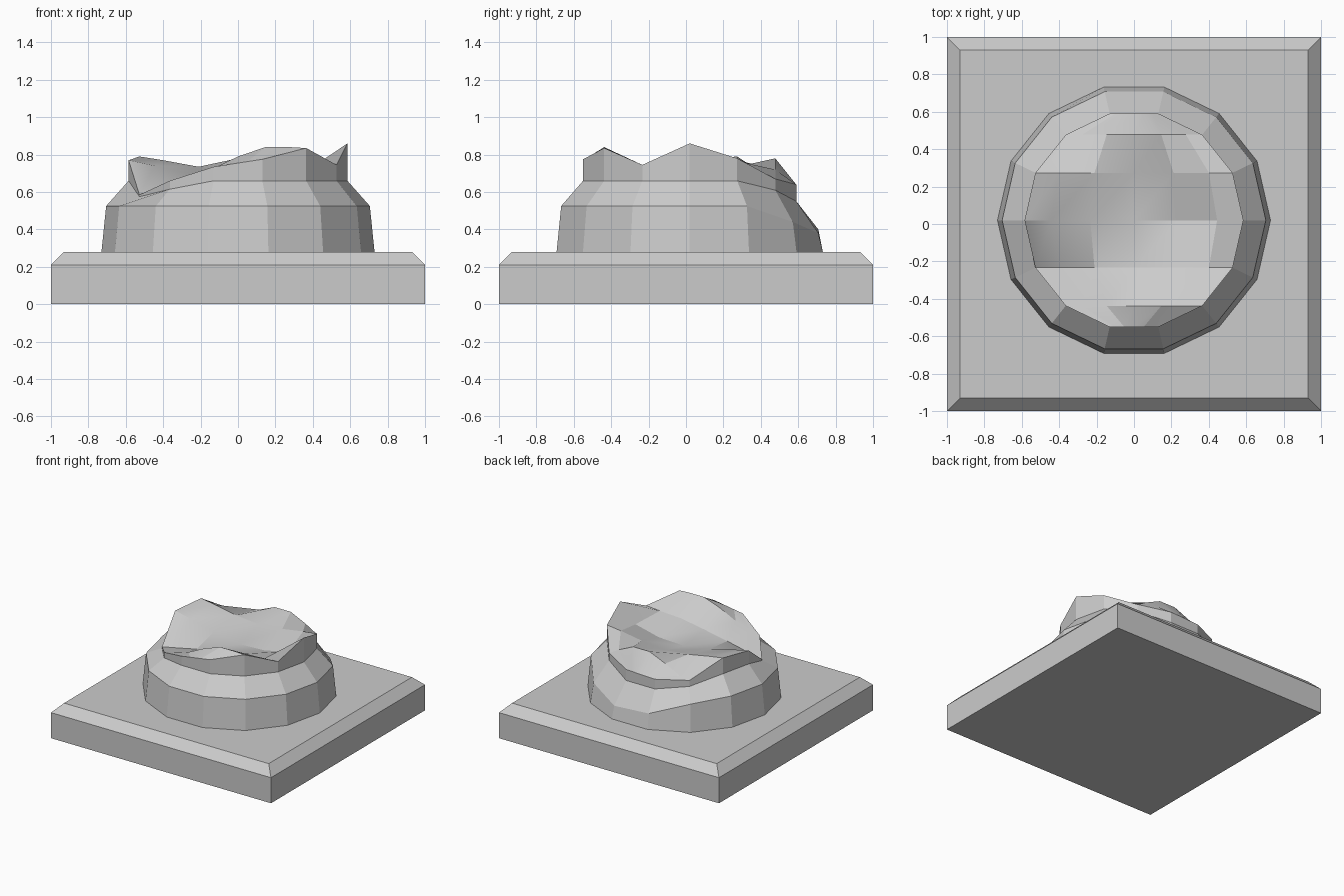
import bpy, bmesh, math

if "Cube" in bpy.data.objects:
    bpy.data.objects.remove(bpy.data.objects["Cube"])

SIDES = 14
CY = 0.02          # the column stump sits slightly behind centre


def finish(bm, name):
    bmesh.ops.remove_doubles(bm, verts=bm.verts, dist=0.0005)
    bmesh.ops.recalc_face_normals(bm, faces=bm.faces)
    mesh = bpy.data.meshes.new(name)
    bm.to_mesh(mesh)
    bm.free()
    obj = bpy.data.objects.new(name, mesh)
    bpy.context.collection.objects.link(obj)
    return obj


def ring_point(k, radius, z):
    a = 2 * math.pi * k / SIDES
    return (radius * math.cos(a), CY + radius * math.sin(a), z)


def bridge(bm, a, b):
    n = len(a)
    for i in range(n):
        bm.faces.new((a[i], a[(i + 1) % n], b[(i + 1) % n], b[i]))


# Square plinth with a chamfered top edge
bm = bmesh.new()
loops = []
for half, z in ((1, 0), (1, 0.21), (0.93, 0.28)):
    loops.append([bm.verts.new((sx * half, sy * half, z))
                  for sx, sy in ((-1, -1), (1, -1), (1, 1), (-1, 1))])
bridge(bm, loops[0], loops[1])
bridge(bm, loops[1], loops[2])
bm.faces.new(loops[0])
bm.faces.new(loops[2])
finish(bm, "plinth")

# Broken rim heights, counter-clockwise from +x
rim = [0.86, 0.78, 0.67, 0.64, 0.63, 0.64, 0.79,
       0.77, 0.585, 0.66, 0.735, 0.775, 0.835, 0.745]
shoulder = [0.66] * SIDES
middle = [0.525] * SIDES
# Chipped places in the moulding
for k, z in {2: 0.61, 3: 0.55, 4: 0.55, 5: 0.59, 8: 0.575, 9: 0.615}.items():
    shoulder[k] = z
for k, z in {2: 0.44, 3: 0.38, 4: 0.40, 5: 0.50}.items():
    middle[k] = z

# Round moulding and short broken shaft
bm = bmesh.new()
levels = [(0.73, [0.28] * SIDES), (0.705, middle), (0.585, shoulder), (0.585, rim)]
rings = [[bm.verts.new(ring_point(k, r, zs[k])) for k in range(SIDES)]
         for r, zs in levels]
for lower, upper in zip(rings, rings[1:]):
    bridge(bm, lower, upper)
finish(bm, "column_stump")

# Fractured top: rows run left to right between opposite rim points
steps = (0, 0.12, 0.3, 0.5, 0.7, 0.88, 1)
inner = {
    12: (0.68, 0.72, 0.79, 0.84, 0.84),
    13: (0.61, 0.65, 0.69, 0.725, 0.735),
    0: (0.74, 0.69, 0.65, 0.66, 0.71),
    1: (0.77, 0.735, 0.715, 0.735, 0.765),
    2: (0.655, 0.72, 0.78, 0.78, 0.72),
}
bm = bmesh.new()
rows = []
for right in (11, 12, 13, 0, 1, 2, 3):
    left = (7 - right) % SIDES
    x, y, _ = ring_point(right, 0.585, 0)
    za, zb = rim[left], rim[right]
    mids = inner.get(right) or [za + (zb - za) * t for t in steps[1:-1]]
    heights = (za, *mids, zb)
    rows.append([bm.verts.new((-x + 2 * x * t, y, z))
                 for t, z in zip(steps, heights)])
for a, b in zip(rows, rows[1:]):
    for i in range(len(steps) - 1):
        bm.faces.new((a[i], a[i + 1], b[i + 1], b[i]))
top = finish(bm, "broken_top")
if sum(p.normal.z for p in top.data.polygons) < 0:
    top.data.flip_normals()
bpy.context.view_layer.objects.active = top
top.select_set(True)
bpy.ops.object.shade_smooth_by_angle(angle=math.radians(15))
